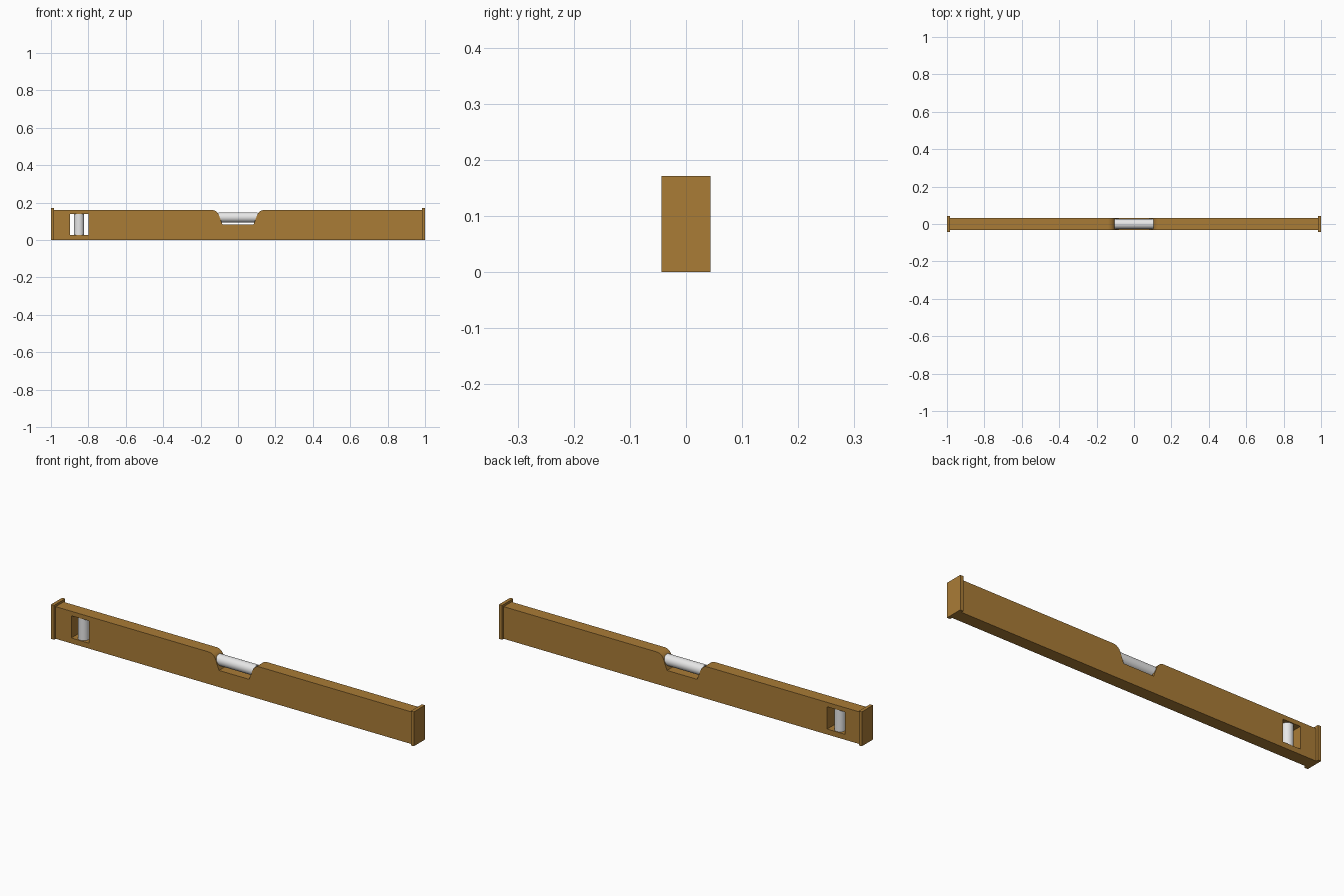
import bpy, bmesh, math

if "Cube" in bpy.data.objects:
    bpy.data.objects.remove(bpy.data.objects["Cube"])


def material(name, rgb):
    m = bpy.data.materials.new(name)
    m.diffuse_color = (*rgb, 1)
    m.use_nodes = True
    m.node_tree.nodes["Principled BSDF"].inputs["Base Color"].default_value = m.diffuse_color
    return m


BRASS = material("ochre brown", (0.40, 0.20, 0.037))
GLASS = material("pale grey", (0.8, 0.8, 0.8))


def box(name, lo, hi, mat):
    bpy.ops.mesh.primitive_cube_add(size=1, location=[(a + b) / 2 for a, b in zip(lo, hi)])
    ob = bpy.context.object
    ob.scale = [b - a for a, b in zip(lo, hi)]
    bpy.ops.object.transform_apply(location=False, rotation=False, scale=True)
    ob.name = name
    ob.data.materials.append(mat)
    return ob


def vial(name, radius, length, loc, rot=(0, 0, 0)):
    bpy.ops.mesh.primitive_cylinder_add(vertices=48, radius=radius, depth=length,
                                        location=loc, rotation=rot)
    ob = bpy.context.object
    ob.name = name
    ob.data.materials.append(GLASS)
    bpy.ops.object.shade_smooth_by_angle(angle=math.radians(35))
    return ob


# Beam: side profile with a round-shouldered notch, extruded through y
L, W, H = 0.985, 0.031, 0.16
shoulder = []
for i in range(11):
    a = math.radians(90 - 7 * i)
    shoulder.append((-0.14 + 0.04 * math.cos(a), 0.12 + 0.04 * math.sin(a)))
shoulder.append((-0.083, 0.083))
profile = [(-L, 0), (-L, H)] + shoulder
profile += [(-x, z) for x, z in reversed(profile)]

bm = bmesh.new()
face = bm.faces.new([bm.verts.new((x, -W, z)) for x, z in profile])
ext = bmesh.ops.extrude_face_region(bm, geom=[face])
moved = [v for v in ext["geom"] if isinstance(v, bmesh.types.BMVert)]
bmesh.ops.translate(bm, verts=moved, vec=(0, 2 * W, 0))
bmesh.ops.recalc_face_normals(bm, faces=bm.faces)
me = bpy.data.meshes.new("beam")
bm.to_mesh(me)
bm.free()
me.materials.append(BRASS)
beam = bpy.data.objects.new("beam", me)
bpy.context.collection.objects.link(beam)

# Window through the left end of the beam
cutter = box("window_cutter", (-0.897, -0.1, 0.027), (-0.80, 0.1, 0.138), BRASS)
bpy.context.view_layer.objects.active = beam
mod = beam.modifiers.new("window", "BOOLEAN")
mod.operation = "DIFFERENCE"
mod.solver = "EXACT"
mod.object = cutter
bpy.ops.object.modifier_apply(modifier=mod.name)
bpy.data.objects.remove(cutter, do_unlink=True)
bpy.ops.object.select_all(action="DESELECT")
beam.select_set(True)
bpy.ops.object.shade_smooth_by_angle(angle=math.radians(25))

# End caps, slightly larger than the beam
for name, x0, x1 in (("left_end_cap", -1, -0.983), ("right_end_cap", 0.983, 1)):
    box(name, (x0, -0.044, 0), (x1, 0.044, 0.171), BRASS)

# Bubble vials
vial("level_vial", 0.027, 0.21, (0, 0, 0.121), (0, math.pi / 2, 0))
vial("plumb_vial", 0.027, 0.112, (-0.85, 0, 0.0825))
